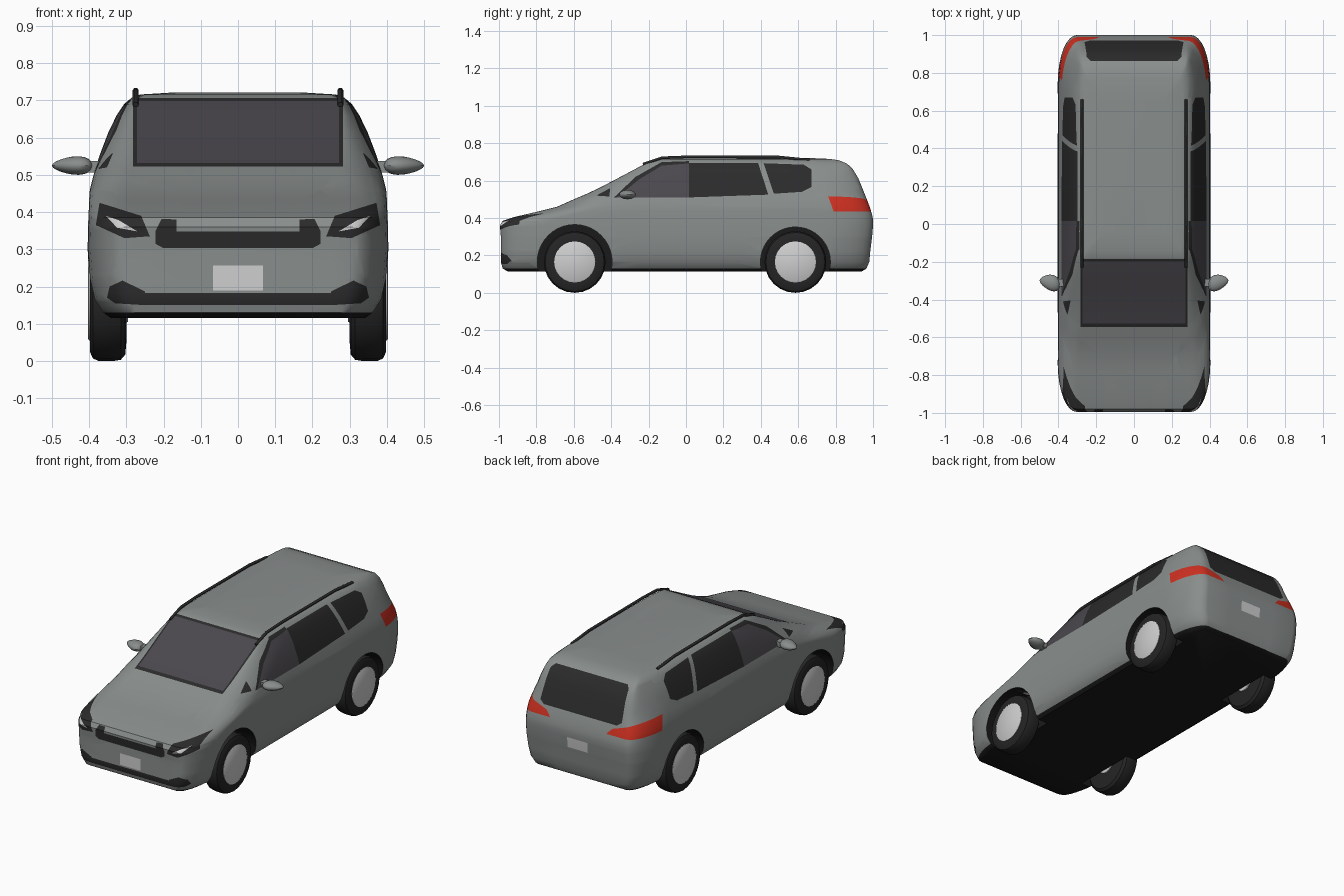
import bpy, bmesh, math
from mathutils import Vector, Matrix

if "Cube" in bpy.data.objects:
    bpy.data.objects.remove(bpy.data.objects["Cube"])

COLOURS = {
    "body grey": (0.25, 0.27, 0.265),
    "black trim": (0.024, 0.024, 0.025),
    "tinted glass": (0.07, 0.065, 0.075),
    "light silver": (0.62, 0.62, 0.62),
    "tail red": (0.62, 0.03, 0.015),
    "underside black": (0.01, 0.01, 0.01),
    "tyre black": (0.018, 0.018, 0.018),
}
MATS = []
for mat_name, rgb in COLOURS.items():
    m = bpy.data.materials.new(mat_name)
    m.use_nodes = True
    m.diffuse_color = (*rgb, 1)
    m.node_tree.nodes["Principled BSDF"].inputs["Base Color"].default_value = (*rgb, 1)
    MATS.append(m)
GREY, BLACK, GLASS, SILVER, RED, UNDER, TYRE = range(len(MATS))


def add_object(name, bm, mats):
    mesh = bpy.data.meshes.new(name)
    bm.to_mesh(mesh)
    bm.free()
    for i in mats:
        mesh.materials.append(MATS[i])
    ob = bpy.data.objects.new(name, mesh)
    bpy.context.collection.objects.link(ob)
    return ob


def activate(ob):
    bpy.ops.object.select_all(action='DESELECT')
    ob.select_set(True)
    bpy.context.view_layer.objects.active = ob


def smooth(ob, degrees=35):
    activate(ob)
    bpy.ops.object.shade_smooth_by_angle(angle=math.radians(degrees))


# Body: stacked plan outlines (height, front y, rear y, half width)
SLICES = [
    (.115, -.955, .94, .345), (.13, -.98, .965, .365), (.165, -.99, .98, .387),
    (.22, -.99, .985, .399), (.30, -.99, .995, .404), (.36, -.995, 1.0, .403),
    (.385, -.98, 1.0, .402), (.405, -.92, .998, .401), (.435, -.79, .99, .40),
    (.46, -.69, .982, .398), (.50, -.60, .967, .388), (.53, -.53, .955, .379),
    (.56, -.465, .943, .369), (.615, -.36, .92, .348), (.66, -.275, .893, .326),
    (.69, -.218, .862, .306), (.708, -.18, .82, .285), (.716, -.14, .77, .262),
    (.721, -.05, .66, .18),
]
CORNER, SIDE = 8, 6


def outline(z, front, rear, w):
    ax = min(.1, max(w - .275, .022))
    ay = .25
    xi = w - ax
    half = [(0, front), (xi / 2, front)]
    arc = [i / CORNER * math.pi / 2 for i in range(CORNER + 1)]
    half += [(xi + ax * math.sin(t), front + ay * (1 - math.cos(t))) for t in arc]
    a, b = front + ay, rear - ay
    half += [(w, a + (b - a) * i / SIDE) for i in range(1, SIDE)]
    half += [(xi + ax * math.sin(t), rear - ay * (1 - math.cos(t))) for t in reversed(arc)]
    half += [(xi / 2, rear), (0, rear)]
    full = half + [(-x, y) for x, y in reversed(half[1:-1])]
    return [(x, y, z) for x, y in full]


bm = bmesh.new()
loops = [[bm.verts.new(p) for p in outline(*s)] for s in SLICES]
for k, (lo, hi) in enumerate(zip(loops, loops[1:])):
    for i in range(len(lo)):
        j = (i + 1) % len(lo)
        f = bm.faces.new((lo[i], lo[j], hi[j], hi[i]))
        f.material_index = UNDER if k == 0 else GREY
bm.faces.new(loops[0]).material_index = UNDER
bm.faces.new(loops[-1])
bmesh.ops.recalc_face_normals(bm, faces=bm.faces)
body = add_object("body", bm, range(len(MATS)))

# Wheel arches cut out of the body
WHEEL_R = .165
AXLES = (-.595, .585)
bm = bmesh.new()
for y, r in zip(AXLES, (.2, .187)):
    for side in (-1, 1):
        place = Matrix.Translation((side * .4, y, WHEEL_R)) @ Matrix.Rotation(math.pi / 2, 4, 'Y')
        bmesh.ops.create_cone(bm, cap_ends=True, segments=40, radius1=r, radius2=r,
                              depth=.23, matrix=place)
for f in bm.faces:
    f.material_index = UNDER
cutter = add_object("arch_cutter", bm, range(len(MATS)))
cutter.hide_render = True
cut = body.modifiers.new("arches", 'BOOLEAN')
cut.operation, cut.solver, cut.object = 'DIFFERENCE', 'EXACT', cutter
activate(body)
bpy.ops.object.modifier_apply(modifier=cut.name)
bpy.data.objects.remove(cutter)

# Painted details: convex outlines cut into the skin along a direction
bm = bmesh.new()
bm.from_mesh(body.data)


def paint(direction, poly, mat, facing=.1):
    d = Vector(direction)
    lift = (lambda p: Vector((0, *p))) if d.x else (lambda p: Vector((p[0], 0, p[1])))
    pts = [lift(p) for p in poly]
    mid = sum(pts, Vector()) / len(pts)
    bm.normal_update()
    faces = [f for f in bm.faces if f.normal.dot(d) > facing and f.calc_center_median().dot(d) > 0]
    for a, b in zip(pts, pts[1:] + pts[:1]):
        n = (b - a).cross(d).normalized()
        if n.dot(mid - a) > 0:
            n = -n
        geom = {*faces, *(e for f in faces for e in f.edges), *(v for f in faces for v in f.verts)}
        out = bmesh.ops.bisect_plane(bm, geom=list(geom), dist=1e-5, plane_co=a, plane_no=n)
        pool = {g for g in out["geom"] if isinstance(g, bmesh.types.BMFace)}
        pool |= {f for f in faces if f.is_valid}
        faces = [f for f in pool if n.dot(f.calc_center_median() - a) < 0]
    for f in faces:
        f.material_index = mat


def paint_pair(direction, poly, mat, facing=.1):
    d = Vector(direction)
    paint(d, poly, mat, facing)
    if d.x:
        paint(-d, poly, mat, facing)
    else:
        paint(d, [(-x, z) for x, z in poly], mat, facing)


def box(x, z0, z1):
    return [(-x, z0), (x, z0), (x, z1), (-x, z1)]


LEFT, FRONT, BACK = (1, 0, 0), (0, -1, 0), (0, 1, 0)
# windscreen with its seal
paint(FRONT, box(.282, .523, .706), BLACK, .3)
paint(FRONT, box(.272, .532, .699), GLASS, .3)
# side windows: pillar trim, front door, rear door, rear quarter, small corner pane
paint_pair(LEFT, [(-.385, .51), (.015, .51), (.015, .704), (-.13, .699), (-.27, .62)], BLACK, .3)
paint_pair(LEFT, [(-.37, .51), (.015, .51), (.015, .692), (-.13, .68), (-.25, .607)], GLASS, .3)
paint_pair(LEFT, [(.015, .51), (.44, .525), (.385, .695), (.015, .695)], BLACK, .3)
paint_pair(LEFT, [(.47, .53), (.62, .54), (.67, .565), (.67, .66), (.63, .685), (.415, .693)], BLACK, .3)
paint_pair(LEFT, [(-.48, .52), (-.41, .515), (-.405, .56)], BLACK, .3)
# headlights
paint_pair(FRONT, [(.237, .335), (.305, .33), (.382, .365), (.372, .425), (.26, .39)], BLACK)
paint_pair(FRONT, [(.27, .348), (.325, .358), (.355, .39), (.32, .378)], SILVER)
# grille and its raised tips
paint(FRONT, [(-.2, .303), (.2, .303), (.222, .315), (.222, .348), (-.222, .348), (-.222, .315)], BLACK)
paint_pair(FRONT, [(.165, .348), (.222, .348), (.205, .382), (.165, .38)], BLACK)
# lower bumper intake
paint(FRONT, box(.25, .15, .182), BLACK)
paint_pair(FRONT, [(.25, .15), (.33, .155), (.352, .17), (.345, .2), (.31, .216), (.25, .187)], BLACK)
# rear window and tail lights
paint(BACK, [(-.235, .49), (.235, .49), (.262, .51), (.25, .67), (.23, .688),
             (-.23, .688), (-.25, .67), (-.262, .51)], BLACK)
paint_pair(BACK, [(.18, .435), (.41, .435), (.41, .53), (.33, .505), (.225, .482)], RED)
# number plates
paint(FRONT, box(.067, .19, .257), SILVER)
paint(BACK, box(.065, .295, .355), SILVER)
bm.to_mesh(body.data)
bm.free()
smooth(body)


# Wheels: profiles of (x, radius) turned about the axle
def lathe(name, profile, y, side, mat, steps=24):
    b = bmesh.new()
    rings = []
    for x, r in profile:
        rings.append([b.verts.new((side * x, y + r * math.cos(t), WHEEL_R + r * math.sin(t)))
                      for t in (i * math.tau / steps for i in range(steps))])
    for p, q in zip(rings, rings[1:]):
        for i in range(steps):
            j = (i + 1) % steps
            b.faces.new((p[i], p[j], q[j], q[i]))
    b.faces.new(rings[0])
    b.faces.new(rings[-1])
    bmesh.ops.recalc_face_normals(b, faces=b.faces)
    smooth(add_object(name, b, [mat]))


TYRE_PROFILE = [(.30, .115), (.303, .148), (.315, .162), (.335, .165),
                (.375, .165), (.39, .158), (.398, .14), (.398, .11)]
for end, y in zip(("front", "rear"), AXLES):
    for label, side in (("left", 1), ("right", -1)):
        lathe(f"{end}_{label}_tyre", TYRE_PROFILE, y, side, TYRE)
        lathe(f"{end}_{label}_hub", [(.296, .06), (.38, .11), (.40, .11), (.403, .105)], y, side, SILVER)

for label, side in (("left", 1), ("right", -1)):
    # Door mirror: tapered shell on a short arm
    bm = bmesh.new()
    bmesh.ops.create_uvsphere(bm, u_segments=16, v_segments=10, radius=1)
    for v in bm.verts:
        taper = 1 - .3 * v.co.x
        v.co = (side * (.445 + .055 * v.co.x), -.31 + .042 * v.co.y * taper + .01 * v.co.x,
                .525 + .024 * v.co.z * taper)
    arm = Matrix.Translation((side * .39, -.31, .522)) @ Matrix.Diagonal((.07, .04, .03, 1))
    bmesh.ops.create_cube(bm, size=1, matrix=arm)
    bmesh.ops.recalc_face_normals(bm, faces=bm.faces)
    smooth(add_object(f"{label}_mirror", bm, [GREY]))

    # Roof rail
    curve = bpy.data.curves.new(f"{label}_roof_rail", 'CURVE')
    curve.dimensions = '3D'
    curve.bevel_depth, curve.bevel_resolution, curve.use_fill_caps = .008, 1, True
    path = [(-.23, .688), (-.13, .722), (0, .727), (.5, .726), (.66, .71)]
    spline = curve.splines.new('POLY')
    spline.points.add(len(path) - 1)
    for pt, (y, z) in zip(spline.points, path):
        pt.co = (side * .275, y, z, 1)
    curve.materials.append(MATS[BLACK])
    bpy.context.collection.objects.link(bpy.data.objects.new(f"{label}_roof_rail", curve))
